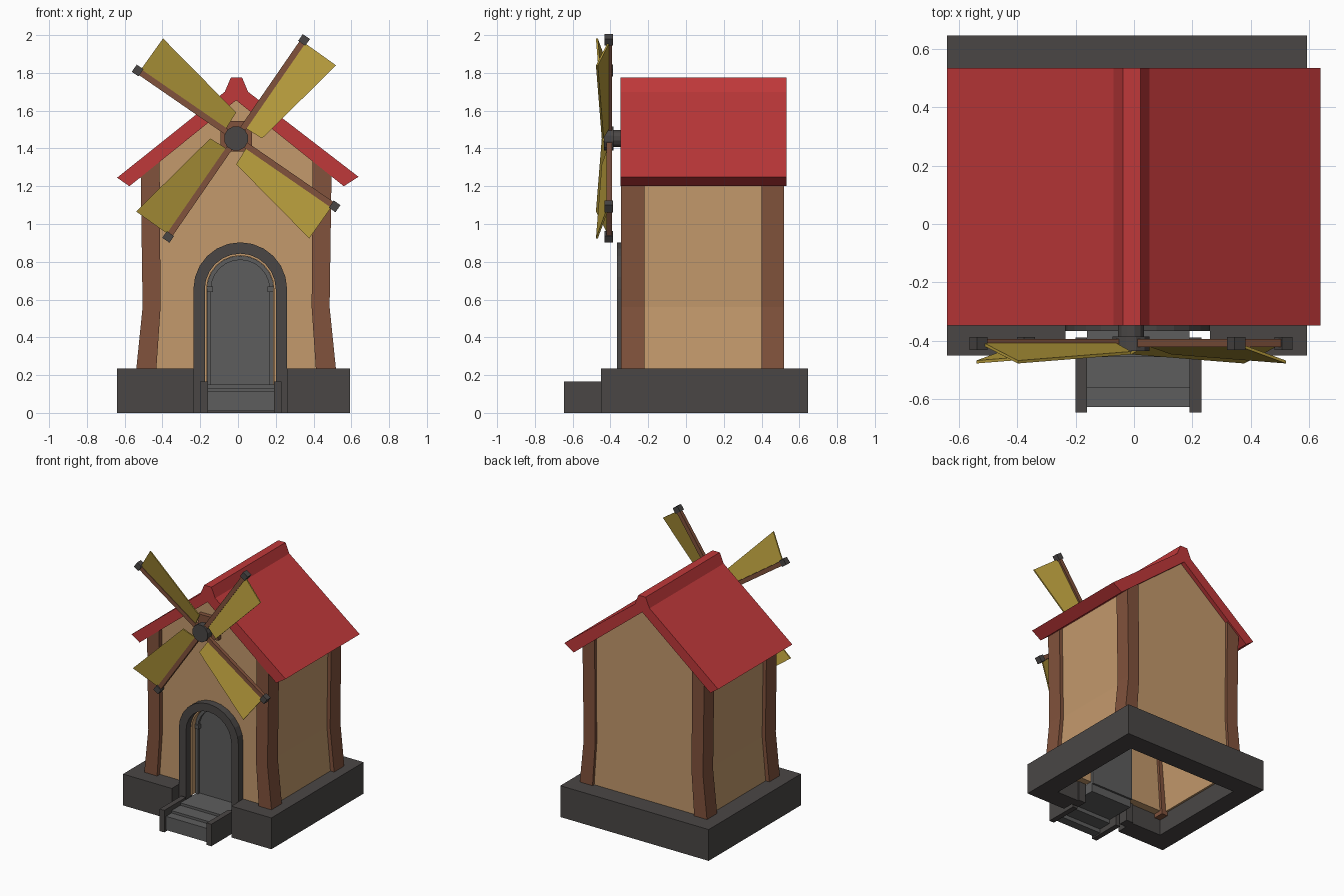
import bpy, bmesh, math
from mathutils import Matrix, Vector

if "Cube" in bpy.data.objects:
    bpy.data.objects.remove(bpy.data.objects["Cube"])

CX = -0.01                      # centre line of the house


def material(name, rgb):
    m = bpy.data.materials.new(name)
    m.diffuse_color = (*rgb, 1)
    m.use_nodes = True
    m.node_tree.nodes["Principled BSDF"].inputs["Base Color"].default_value = m.diffuse_color
    return m


STONE = material("dark_stone", (0.068, 0.062, 0.060))
SLATE = material("light_stone", (0.11, 0.11, 0.11))
PLASTER = material("plaster", (0.55, 0.32, 0.15))
WOOD = material("timber", (0.22, 0.085, 0.045))
RED = material("roof_red", (0.52, 0.04, 0.042))
CLOTH = material("sail_yellow", (0.47, 0.33, 0.045))


def prism(name, pts, a, b, mat, to3d=lambda u, v, w: (u, w, v)):
    """Extrude a 2D outline from depth a to b; by default it lies in x-z and runs along y."""
    bm = bmesh.new()
    lo = [bm.verts.new(to3d(u, v, a)) for u, v in pts]
    hi = [bm.verts.new(to3d(u, v, b)) for u, v in pts]
    bm.faces.new(lo)
    bm.faces.new(hi[::-1])
    for i in range(len(pts)):
        j = (i + 1) % len(pts)
        bm.faces.new((lo[i], hi[i], hi[j], lo[j]))
    bmesh.ops.recalc_face_normals(bm, faces=bm.faces)
    me = bpy.data.meshes.new(name)
    bm.to_mesh(me)
    bm.free()
    me.materials.append(mat)
    ob = bpy.data.objects.new(name, me)
    bpy.context.collection.objects.link(ob)
    return ob


def box(name, x0, x1, y0, y1, z0, z1, mat):
    return prism(name, [(x0, z0), (x1, z0), (x1, z1), (x0, z1)], y0, y1, mat)


def arch(r, bottom, n=12, cx=0.012, cz=0.655):
    """Round-topped door outline, from lower left over the top to lower right."""
    top = [(cx - r * math.cos(math.pi * i / n), cz + r * math.sin(math.pi * i / n))
           for i in range(n + 1)]
    return [(cx - r, bottom)] + top + [(cx + r, bottom)]


# Stone base: hollow ring, open in front of the door
prism("base", [(-0.235, -0.45), (-0.64, -0.45), (-0.64, 0.645), (0.592, 0.645),
               (0.592, -0.45), (0.26, -0.45), (0.26, -0.30), (0.442, -0.30),
               (0.442, 0.495), (-0.49, 0.495), (-0.49, -0.30), (-0.235, -0.30)],
      0, 0.235, STONE, lambda u, v, w: (u, v, w))

# Walls with a slight waist
SIDE = [(0.505, 0.15), (0.468, 0.56), (0.478, 1.29)]
left = [(CX - h, z) for h, z in SIDE]
right = [(CX + h, z) for h, z in SIDE[::-1]]
gable = left + [(CX, 1.675)] + right
prism("back_wall", gable, 0.46, 0.50, PLASTER)
prism("front_wall", gable + arch(0.178, 0.15)[::-1], -0.31, -0.24, PLASTER)
for s, side in ((-1, "left"), (1, "right")):
    outer = [(CX + s * h, z) for h, z in SIDE]
    inner = [(CX + s * (h - 0.04), z) for h, z in SIDE[::-1]]
    prism(side + "_wall", outer + inner, -0.24, 0.46, PLASTER)
    # Corner posts
    post = [(0.54, 0.12), (0.495, 0.56), (0.505, 1.255),
            (0.405, 1.335), (0.40, 0.56), (0.43, 0.12)]
    post = [(CX + s * h, z) for h, z in post]
    prism("front_post_" + side, post, -0.343, -0.22, WOOD)
    prism("back_post_" + side, post, 0.40, 0.52, WOOD)

# Roof with a raised ridge cap
prism("roof", [(-0.64, 1.245), (-0.07, 1.70), (-0.038, 1.775), (0.022, 1.775),
               (0.053, 1.70), (0.638, 1.25), (0.56, 1.20), (CX, 1.655), (-0.575, 1.20)],
      -0.347, 0.533, RED)

# Doorway: stone surround, inner frame, door and hinge blocks
prism("door_surround", arch(0.248, 0) + arch(0.188, 0)[::-1], -0.365, -0.29, STONE)
prism("door_frame", arch(0.177, 0.13) + arch(0.155, 0.13)[::-1], -0.27, -0.22, SLATE)
prism("door", arch(0.17, 0.13), -0.25, -0.215, SLATE)
for s in (-1, 1):
    x = 0.012 + s * 0.16
    box("hinge_block", x - 0.015, x + 0.015, -0.28, -0.24, 0.64, 0.67, SLATE)

# Steps between two low side walls
for i, (y0, y1) in enumerate([(-0.625, -0.56), (-0.56, -0.455), (-0.455, -0.23)]):
    top = 0.113 + 0.018 * i
    box("step_%d" % (i + 1), -0.16, 0.19, y0, y1, 0.01 + 0.03 * i, top, SLATE)
box("step_wall_left", -0.20, -0.16, -0.645, -0.388, 0, 0.165, STONE)
box("step_wall_right", 0.19, 0.23, -0.645, -0.388, 0, 0.165, STONE)

# Hub: mounting block, axle and chamfered cap
HUB = Vector((CX, 0, 1.453))
box("hub_mount", -0.092, 0.075, -0.343, -0.29, 1.385, 1.545, WOOD)


def ring(r, n=12):
    return [(HUB.x + r * math.cos((i + .5) * math.tau / n),
             HUB.z + r * math.sin((i + .5) * math.tau / n)) for i in range(n)]


prism("axle", ring(0.046), -0.39, -0.30, STONE)
prism("hub_cap", ring(0.065), -0.435, -0.385, STONE)

# Four arms: u runs along the spar, v across it (clockwise side)
for k in range(4):
    ang = math.radians(55.4 + 90 * k)
    d = Vector((math.cos(ang), 0, math.sin(ang)))
    c = Vector((math.sin(ang), 0, -math.cos(ang)))

    def flat(u, v, w):
        return HUB + d * u + c * v + Vector((0, w, 0))

    def tilted(u, v, w):
        return flat(u, v, w - 0.3 * v)

    def bar(u0, u1, h):
        return [(u0, -h), (u1, -h), (u1, h), (u0, h)]

    prism("spar_%d" % k, bar(0.03, 0.62, 0.016), -0.421, -0.393, WOOD, flat)
    prism("spar_tip_%d" % k, bar(0.612, 0.655, 0.023), -0.431, -0.386, STONE, flat)
    prism("sail_%d" % k, [(0.073, 0.012), (0.078, 0.113), (0.619, 0.216), (0.622, 0.012)],
          -0.412, -0.402, CLOTH, tilted)
